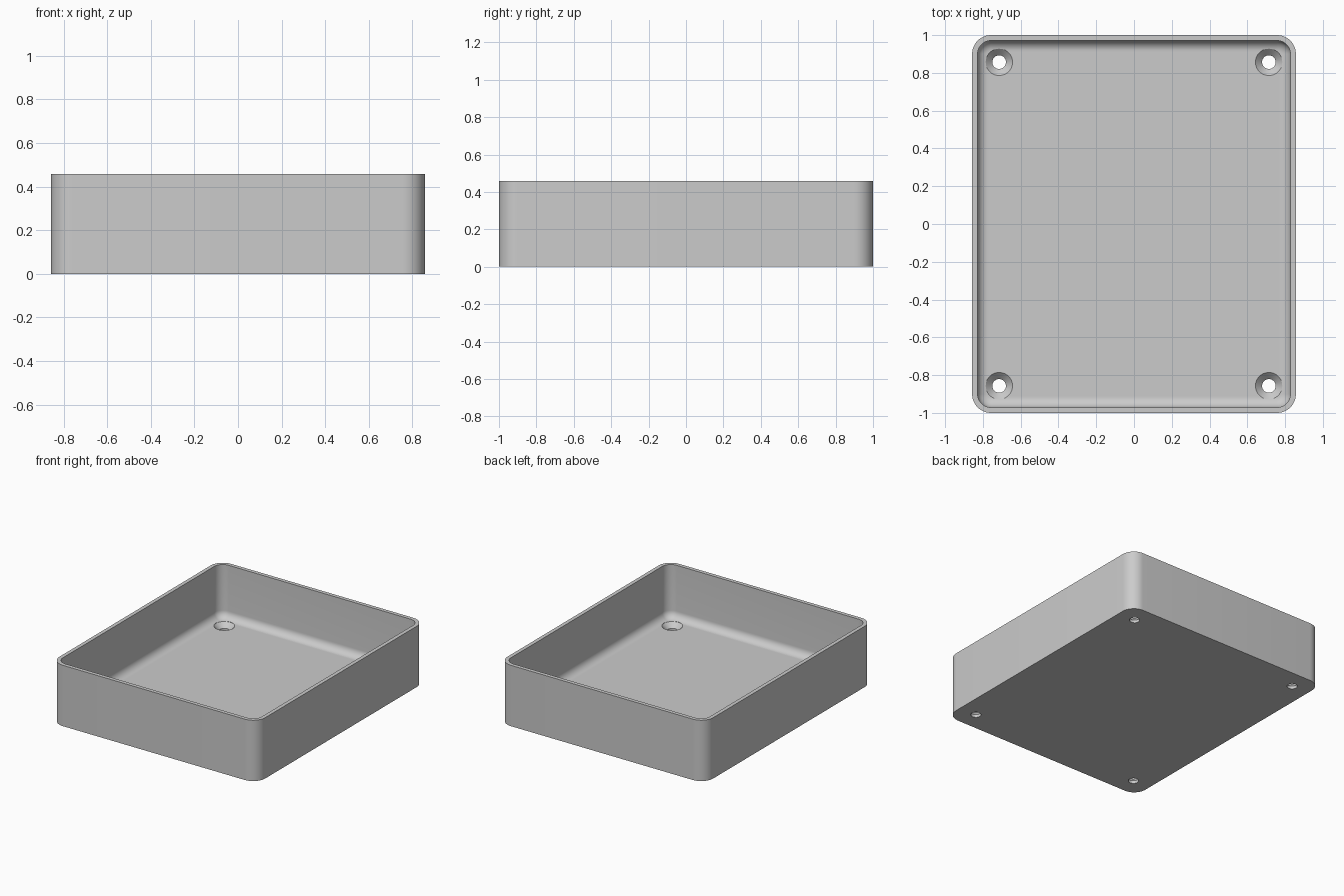
import bpy
import bmesh
from math import sin, cos, pi

cube = bpy.data.objects.get("Cube")
if cube:
    bpy.data.objects.remove(cube, do_unlink=True)

HX, HY, HEIGHT = 0.857, 1.0, 0.458
WALL, FLOOR = 0.029, 0.057
CORNER, FILLET = 0.1, 0.057
SCREW_X, SCREW_Y = 0.714, 0.857
HOLE_R, SINK_R = 0.036, 0.071

grey = bpy.data.materials.new("light_grey")
grey.use_nodes = True
colour = (0.6, 0.6, 0.6, 1)
grey.diffuse_color = colour
grey.node_tree.nodes["Principled BSDF"].inputs["Base Color"].default_value = colour


def make_object(name, bm):
    bmesh.ops.recalc_face_normals(bm, faces=bm.faces)
    mesh = bpy.data.meshes.new(name)
    bm.to_mesh(mesh)
    bm.free()
    mesh.materials.append(grey)
    obj = bpy.data.objects.new(name, mesh)
    bpy.context.collection.objects.link(obj)
    return obj


def rounded_loop(bm, inset, z, steps=12):
    """Rounded rectangle, pulled in from the outside of the tray."""
    r = CORNER - inset
    verts = []
    for quarter, (sx, sy) in enumerate([(1, 1), (-1, 1), (-1, -1), (1, -1)]):
        for i in range(steps + 1):
            a = (quarter + i / steps) * pi / 2
            verts.append(bm.verts.new((sx * (HX - CORNER) + r * cos(a),
                                       sy * (HY - CORNER) + r * sin(a), z)))
    return verts


def ring(bm, radius, z, cx, cy, sides=48):
    return [bm.verts.new((cx + radius * cos(2 * pi * i / sides),
                          cy + radius * sin(2 * pi * i / sides), z))
            for i in range(sides)]


def skin(bm, loops):
    """Join successive loops with quads and cap both ends."""
    for a, b in zip(loops, loops[1:]):
        n = len(a)
        for i in range(n):
            j = (i + 1) % n
            bm.faces.new((a[i], a[j], b[j], b[i]))
    bm.faces.new(loops[0])
    bm.faces.new(loops[-1])


# Tray: outer wall, rim, inner wall, rounded inside edge and floor
profile = [(0, 0), (0, HEIGHT), (WALL, HEIGHT)]
for i in range(11):
    a = i / 10 * pi / 2
    profile.append((WALL + FILLET * (1 - cos(a)), FLOOR + FILLET * (1 - sin(a))))
bm = bmesh.new()
skin(bm, [rounded_loop(bm, inset, z) for inset, z in profile])
tray = make_object("tray", bm)

# Countersunk screw holes, one near each corner
sink = FLOOR - (SINK_R - HOLE_R)
bm = bmesh.new()
for cx in (-SCREW_X, SCREW_X):
    for cy in (-SCREW_Y, SCREW_Y):
        skin(bm, [ring(bm, r, z, cx, cy) for r, z in
                  [(HOLE_R, -0.05), (HOLE_R, sink), (SINK_R, FLOOR), (SINK_R, 0.2)]])
cutter = make_object("screw_hole_cutter", bm)
cutter.hide_render = True

cut = tray.modifiers.new("screw_holes", 'BOOLEAN')
cut.operation = 'DIFFERENCE'
cut.solver = 'EXACT'
cut.object = cutter

bpy.ops.object.select_all(action='DESELECT')
tray.select_set(True)
bpy.context.view_layer.objects.active = tray
bpy.ops.object.modifier_apply(modifier=cut.name)
bpy.data.objects.remove(cutter, do_unlink=True)
bpy.ops.object.shade_smooth_by_angle(angle=pi / 6)
